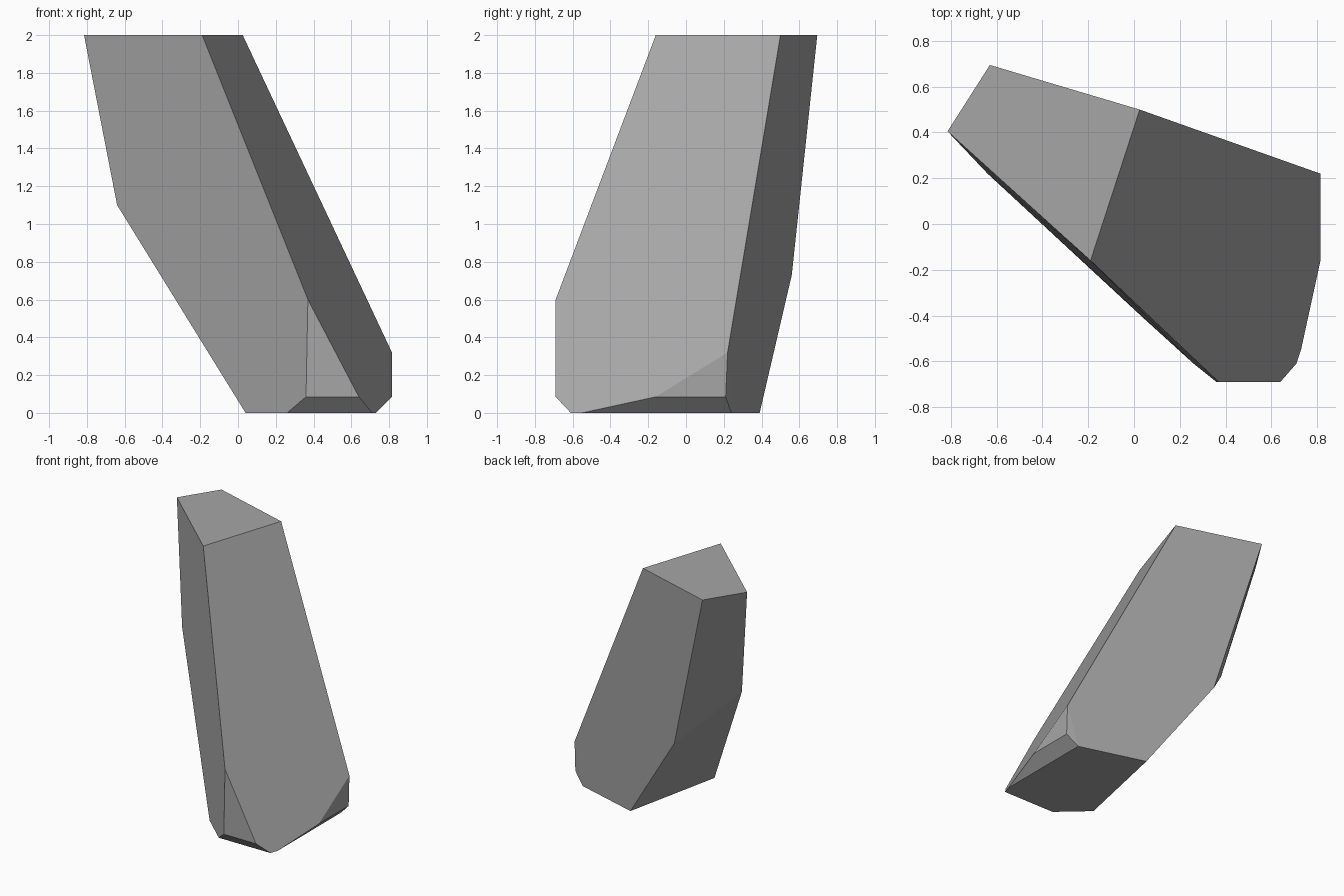
import bpy
import bmesh
import math

default_cube = bpy.data.objects.get("Cube")
if default_cube:
    bpy.data.objects.remove(default_cube, do_unlink=True)


def make_material(name, colour):
    material = bpy.data.materials.new(name)
    material.use_nodes = True
    material.diffuse_color = colour
    material.node_tree.nodes["Principled BSDF"].inputs["Base Color"].default_value = colour
    return material


def make_faceted_solid(name, corners, material):
    """Wrap the corner points in a convex solid with clean flat facets."""
    bm = bmesh.new()
    for corner in corners:
        bm.verts.new(corner)
    bmesh.ops.convex_hull(bm, input=bm.verts[:])
    # Merge the triangles of each flat facet into one face
    bmesh.ops.dissolve_limit(bm, angle_limit=math.radians(4),
                             verts=bm.verts[:], edges=bm.edges[:])
    bmesh.ops.recalc_face_normals(bm, faces=bm.faces[:])
    mesh = bpy.data.meshes.new(name)
    bm.to_mesh(mesh)
    bm.free()
    mesh.materials.append(material)
    solid = bpy.data.objects.new(name, mesh)
    bpy.context.collection.objects.link(solid)
    return solid


# Flat top of the leaning rock
top_corners = [(x, y, 2) for x, y in
               ((-.815, .405), (-.63, .695), (.025, .5), (-.19, -.16))]

# Facet corners part of the way up the sides
side_corners = [(-.64, .22, 1.1), (-.29, .56, .73),
                (.37, -.69, .6), (.815, .22, .32)]

# Upper edge of the chamfer around the foot
chamfer_corners = [(x, y, .085) for x, y in
                   ((.36, -.69), (.64, -.69), (.815, -.16), (.815, .21))]

# Flat foot on the ground
foot_corners = [(x, y, 0) for x, y in
                ((.26, -.61), (.71, -.61), (.73, -.55),
                 (.73, .24), (.21, .39), (.04, -.41))]

stone_grey = make_material("stone grey", (.38, .38, .38, 1))
make_faceted_solid("rock",
                   top_corners + side_corners + chamfer_corners + foot_corners,
                   stone_grey)
